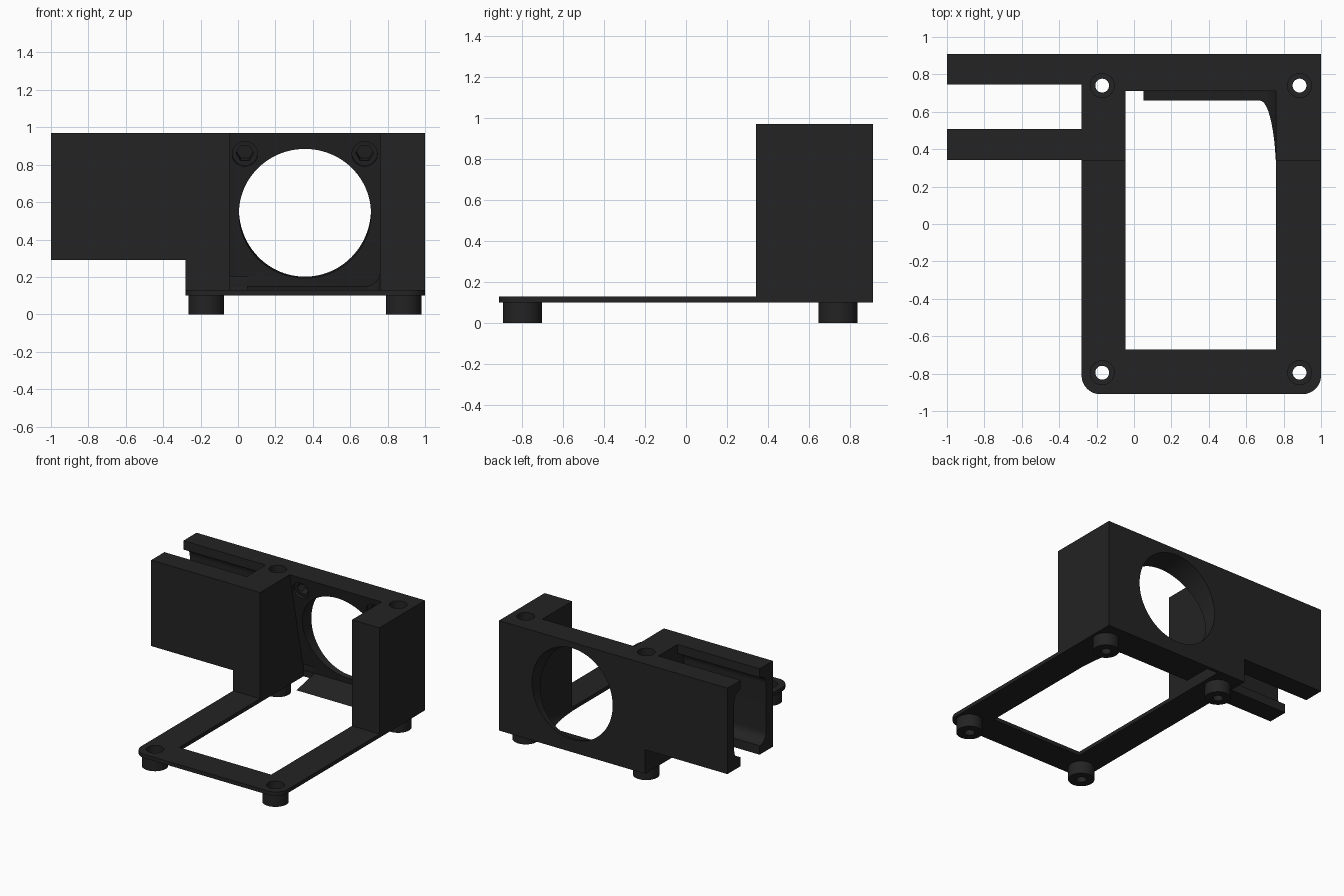
import bpy, bmesh, math
from mathutils import Vector

if "Cube" in bpy.data.objects:
    bpy.data.objects.remove(bpy.data.objects["Cube"])

black = bpy.data.materials.new("black_plastic")
black.diffuse_color = (0.017, 0.017, 0.017, 1)
black.use_nodes = True
black.node_tree.nodes["Principled BSDF"].inputs["Base Color"].default_value = black.diffuse_color


def prism(name, pts, place, lo, hi):
    """Extrude a 2D outline from lo to hi; place(a, b, t) gives the 3D point."""
    bm = bmesh.new()
    rings = [[bm.verts.new(place(a, b, t)) for a, b in pts] for t in (lo, hi)]
    n = len(pts)
    bm.faces.new(rings[0])
    bm.faces.new(rings[1][::-1])
    for i in range(n):
        j = (i + 1) % n
        bm.faces.new((rings[0][j], rings[0][i], rings[1][i], rings[1][j]))
    bmesh.ops.recalc_face_normals(bm, faces=bm.faces)
    me = bpy.data.meshes.new(name)
    bm.to_mesh(me)
    bm.free()
    me.materials.append(black)
    ob = bpy.data.objects.new(name, me)
    bpy.context.collection.objects.link(ob)
    return ob


def along_z(a, b, t):
    return Vector((a, b, t))


def along_x(a, b, t):
    return Vector((t, a, b))


def rect(a0, b0, a1, b1):
    return [(a0, b0), (a1, b0), (a1, b1), (a0, b1)]


def arc(ca, cb, r, start, end, n=12):
    return [(ca + r * math.cos(math.radians(start + (end - start) * i / n)),
             cb + r * math.sin(math.radians(start + (end - start) * i / n)))
            for i in range(n + 1)]


def circle(ca, cb, r, n=48):
    return arc(ca, cb, r, 0, 360, n)[:-1]


def combine(body, other, op):
    mod = body.modifiers.new(op, 'BOOLEAN')
    mod.operation, mod.solver, mod.object = op, 'EXACT', other
    bpy.context.view_layer.objects.active = body
    bpy.ops.object.modifier_apply(modifier=mod.name)
    bpy.data.objects.remove(other, do_unlink=True)


# Frame: the wall carrying the fan leans by this angle
TILT = math.radians(12)
S, C = math.sin(TILT), math.cos(TILT)
CORNER_Y, CORNER_Z = 0.885, 0.148


def along_fan(x, u, t):
    """x across, u up the leaning wall, t out of the wall toward the front."""
    return Vector((x, CORNER_Y - S * u - C * t, CORNER_Z + C * u - S * t))


# Upright housing block
mount = prism("fan_mount", rect(-0.28, 0.34, 1, 0.91), along_z, 0.10, 0.97)

# Flat base plate with rounded front corners
plate = arc(-0.18, -0.81, 0.1, 180, 270) + arc(0.9, -0.81, 0.1, 270, 360) \
    + [(1, 0.5), (-0.28, 0.5)]
combine(mount, prism("base_plate", plate, along_z, 0.10, 0.13), 'UNION')

# Side arms, each with a rounded groove on its inner face
groove = arc(0.745, 0.82, 0.08, 90, 0) + arc(0.745, 0.44, 0.08, 0, -90)
back_arm = [(0.745, 0.97)] + groove + [(0.745, 0.29), (0.91, 0.29), (0.91, 0.97)]
front_arm = [(1.253 - y, z) for y, z in back_arm]
front_arm = [(max(y, 0.34), z) for y, z in front_arm]
for name, profile in (("back_arm", back_arm), ("front_arm", front_arm)):
    combine(mount, prism(name, profile, along_x, -1, -0.28), 'UNION')

# Feet
SPOTS = [(x, y) for x in (-0.17, 0.885) for y in (-0.795, 0.74)]
for x, y in SPOTS:
    combine(mount, prism("foot", circle(x, y, 0.095), along_z, 0, 0.115), 'UNION')

# Base opening
combine(mount, prism("base_opening", rect(-0.045, -0.67, 0.76, 0.345), along_z, 0, 0.3),
        'DIFFERENCE')

# Leaning fan recess with one rounded lower corner
recess = [(-0.045, 0)] + arc(0.675, 0.085, 0.085, 270, 360) + [(0.76, 1.2), (-0.045, 1.2)]
combine(mount, prism("fan_recess", recess, along_fan, 0, 0.9), 'DIFFERENCE')

# Cable gap beside the recess floor
combine(mount, prism("cable_gap", rect(-0.045, 0.33, 0.05, 0.883), along_z, 0, 0.2),
        'DIFFERENCE')

# Air hole through the leaning wall
combine(mount, prism("air_hole", circle(0.358, 0.40, 0.353, 96), along_fan, -0.4, 0.2),
        'DIFFERENCE')

# Fan screw pockets: shallow round seat and hexagonal pocket
for x in (0.037, 0.677):
    combine(mount, prism("screw_seat", circle(x, 0.725, 0.068, 32), along_fan, -0.02, 0.1),
            'DIFFERENCE')
    combine(mount, prism("screw_pocket", circle(x, 0.725, 0.047, 6), along_fan, -0.09, 0.1),
            'DIFFERENCE')

# Foot screw holes with wide wells above
for x, y in SPOTS:
    combine(mount, prism("screw_well", circle(x, y, 0.064, 32), along_z, 0.05, 1.1), 'DIFFERENCE')
    combine(mount, prism("screw_hole", circle(x, y, 0.037, 32), along_z, -0.1, 0.2), 'DIFFERENCE')

mount.select_set(True)
bpy.context.view_layer.objects.active = mount
bpy.ops.object.shade_smooth_by_angle(angle=math.radians(30))
